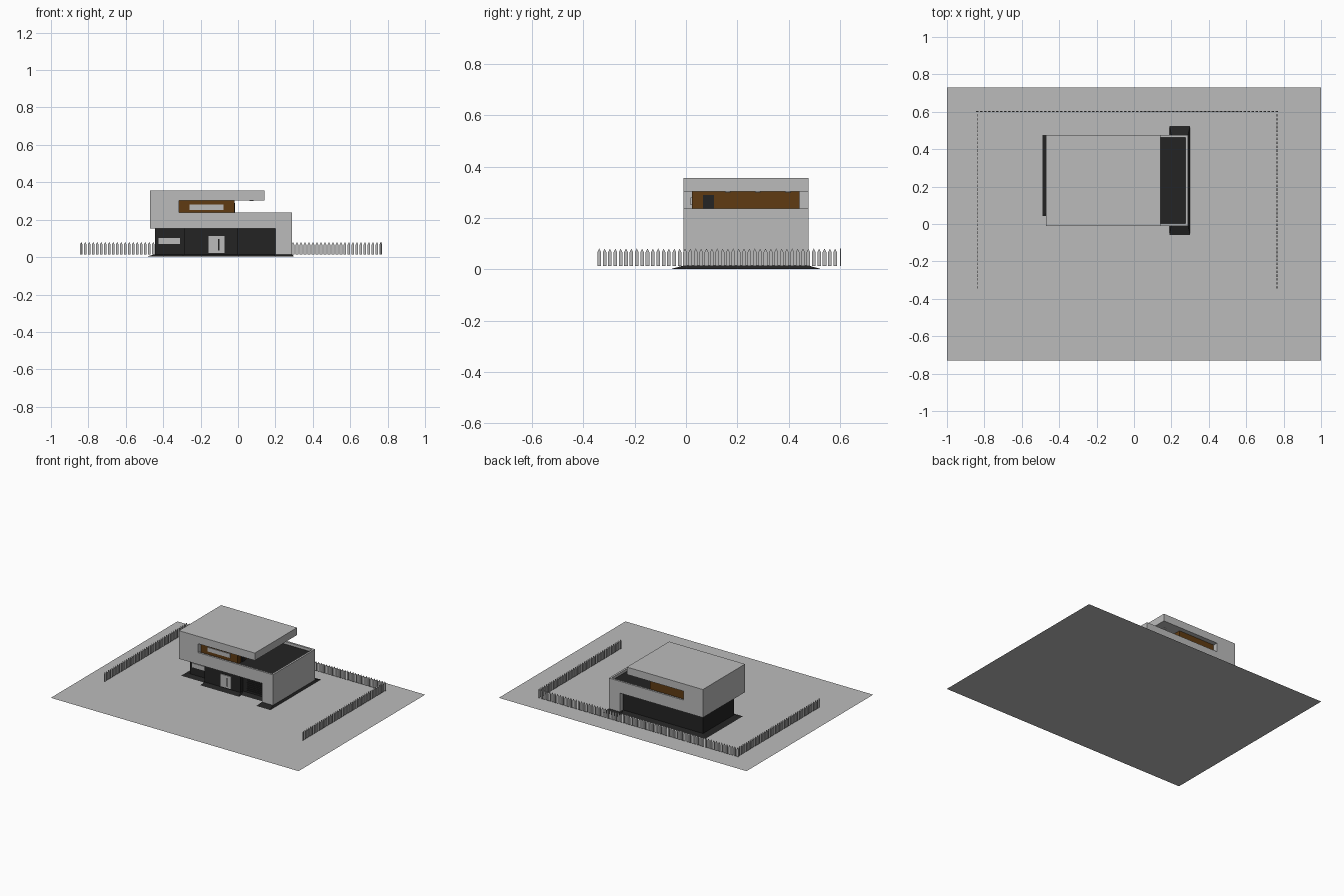
import bpy, bmesh, math

if "Cube" in bpy.data.objects:
    bpy.data.objects.remove(bpy.data.objects["Cube"])


def material(name, rgb):
    m = bpy.data.materials.new(name)
    m.diffuse_color = (*rgb, 1)
    m.use_nodes = True
    m.node_tree.nodes["Principled BSDF"].inputs["Base Color"].default_value = m.diffuse_color
    return m


GREY = material("light_grey", (0.5, 0.5, 0.5))
DARK = material("charcoal", (0.017, 0.017, 0.017))
BROWN = material("brown_wood", (0.115, 0.044, 0.006))


def finish(bm, name, mat):
    bmesh.ops.recalc_face_normals(bm, faces=bm.faces)
    me = bpy.data.meshes.new(name)
    bm.to_mesh(me)
    bm.free()
    me.materials.append(mat)
    ob = bpy.data.objects.new(name, me)
    bpy.context.collection.objects.link(ob)
    return ob


def prism(bm, pts, vec):
    """Closed outline swept along vec."""
    a = [bm.verts.new(p) for p in pts]
    b = [bm.verts.new([p[i] + vec[i] for i in range(3)]) for p in pts]
    bm.faces.new(a)
    bm.faces.new(b)
    n = len(a)
    for i in range(n):
        bm.faces.new((a[i], a[(i + 1) % n], b[(i + 1) % n], b[i]))


def add_box(bm, x, y, z):
    pts = [(x[0], y[0], z[0]), (x[1], y[0], z[0]), (x[1], y[1], z[0]), (x[0], y[1], z[0])]
    prism(bm, pts, (0, 0, z[1] - z[0]))


def box(name, mat, x, y, z):
    bm = bmesh.new()
    add_box(bm, x, y, z)
    return finish(bm, name, mat)


def skirt(name, x, y, mx, my):
    """Sloped plinth around a footprint."""
    bm = bmesh.new()
    low = [bm.verts.new((x[i] + (2 * i - 1) * mx, y[j] + (2 * j - 1) * my, 0.002))
           for i, j in ((0, 0), (1, 0), (1, 1), (0, 1))]
    top = [bm.verts.new((x[i], y[j], 0.015)) for i, j in ((0, 0), (1, 0), (1, 1), (0, 1))]
    bm.faces.new(low)
    bm.faces.new(top)
    for i in range(4):
        k = (i + 1) % 4
        bm.faces.new((low[i], low[k], top[k], top[i]))
    finish(bm, name, DARK)


Y0, Y1 = -0.01, 0.477

# flat plot of land
bm = bmesh.new()
bm.faces.new([bm.verts.new(p) for p in ((-1, -.73, 0), (1, -.73, 0), (1, .73, 0), (-1, .73, 0))])
finish(bm, "plot", GREY)

# folded house shell: leg, terrace floor, left wall and roof in one profile
profile = [(-.47, .152), (.2, .152), (.2, .014), (.289, .014), (.289, .238), (.275, .238),
           (.275, .213), (-.315, .213), (-.315, .303), (.143, .303), (.143, .357), (-.47, .357)]
bm = bmesh.new()
prism(bm, [(x, Y0, z) for x, z in profile], (0, Y1 - Y0, 0))
finish(bm, "house_shell", GREY)

# low terrace walls front and back, dark terrace floor
for name, y in (("front", (Y0, Y0 + .014)), ("back", (Y1 - .014, Y1))):
    box(name + "_terrace_wall", GREY, (-.315, .275), y, (.213, .238))
box("terrace_floor", DARK, (-.02, .275), (Y0 + .014, Y1 - .014), (.213, .219))

# upper room, its long window and terrace door
box("upper_room", BROWN, (-.315, -.02), (.023, .443), (.213, .303))
box("upper_window", GREY, (-.26, -.077), (.018, .023), (.251, .281))
box("terrace_door", DARK, (-.02, -.015), (.066, .109), (.219, .29))

# ceiling lamps under the roof
bm = bmesh.new()
for y in (.163, .28, .397):
    ring = [(.072 + .011 * math.cos(a * math.pi / 6), y + .011 * math.sin(a * math.pi / 6), .299)
            for a in range(12)]
    prism(bm, ring, (0, 0, .005))
finish(bm, "ceiling_lamps", GREY)

# ground floor volumes with plinths
for name, x, y in (("left_room", (-.445, -.29), .08),
                   ("entrance_hall", (-.29, 0), .03),
                   ("garage", (0, .2), .06)):
    box(name, DARK, x, (y, .44), (.013, .153))
    skirt(name + "_plinth", x, (y, .44), .045 if name == "left_room" else .01, .036)
skirt("leg_plinth", (.2, .289), (Y0, Y1), .011, .048)

# ground floor window and entrance door
box("lower_window", GREY, (-.425, -.31), (.075, .08), (.07, .101))
box("entrance_door", GREY, (-.158, -.072), (.024, .03), (.022, .112))
box("door_handle", DARK, (-.106, -.1), (.019, .024), (.035, .098))

# garage door slats
bm = bmesh.new()
for i in range(8):
    z = .024 + i * .0135
    add_box(bm, (.035, .192), (.054, .06), (z, z + .009))
finish(bm, "garage_slats", DARK)

# picket fence on three sides
PICKET = [(-.007, .014), (.007, .014), (.007, .067), (0, .081), (-.007, .067)]
XL, XR, YF, YB = -.838, .764, -.338, .602
bm = bmesh.new()
n = 75
for i in range(n + 1):
    x = XL + (XR - XL) * i / n
    prism(bm, [(x + u, YB - .002, z) for u, z in PICKET], (0, .004, 0))
n = 45
for x in (XL, XR):
    for i in range(n):
        y = YF + (YB - YF) * i / n
        prism(bm, [(x - .002, y + u, z) for u, z in PICKET], (.004, 0, 0))
finish(bm, "picket_fence", GREY)
